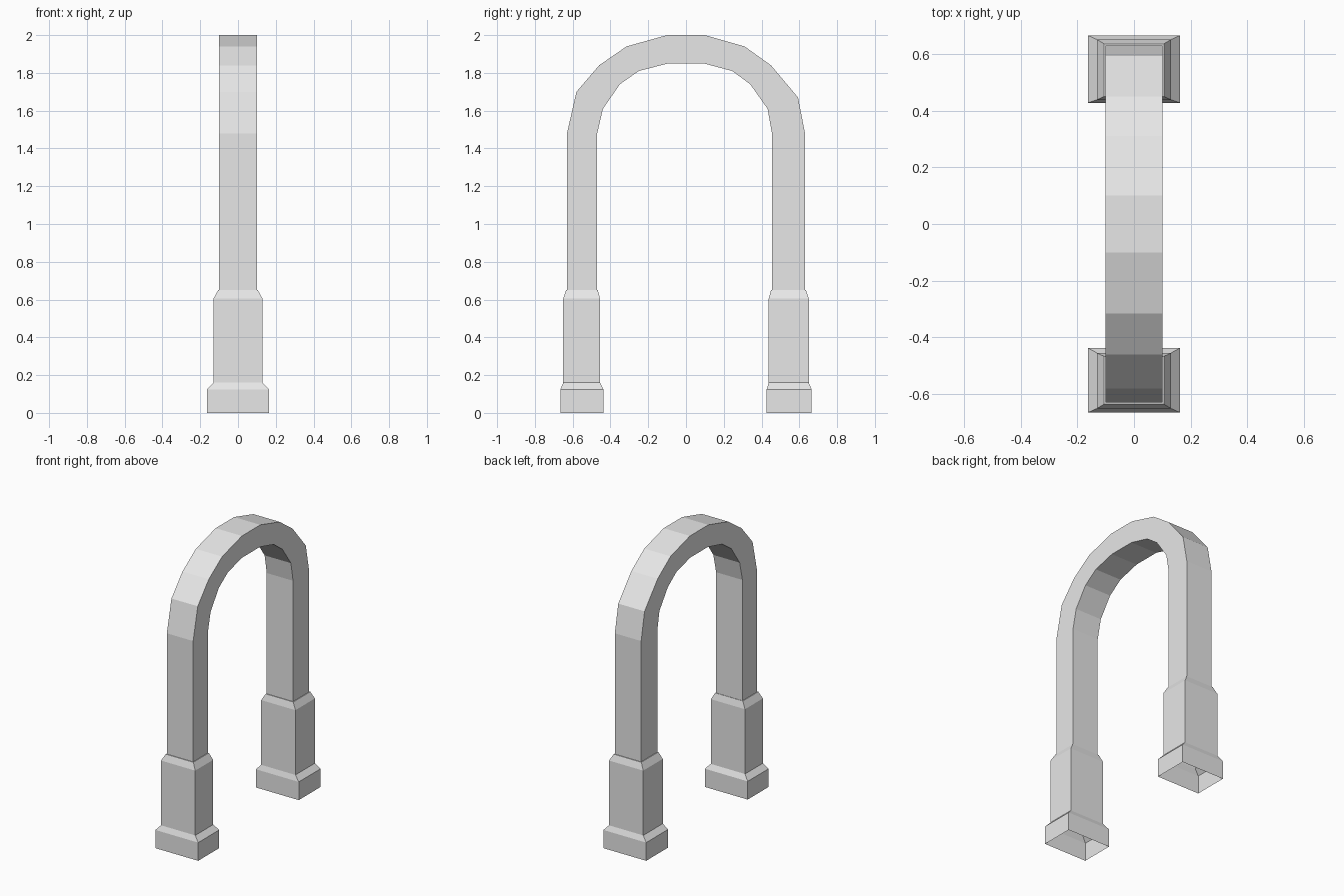
import bpy, bmesh

cube = bpy.data.objects.get("Cube")
if cube:
    bpy.data.objects.remove(cube, do_unlink=True)

stone = bpy.data.materials.new("pale_grey_stone")
stone.use_nodes = True
GREY = (0.8, 0.8, 0.8, 1)
stone.diffuse_color = GREY
stone.node_tree.nodes["Principled BSDF"].inputs["Base Color"].default_value = GREY


def loft(name, rings, cap_end=False):
    """Skin a row of four-cornered rings into a flat-shaded object."""
    bm = bmesh.new()
    loops = [[bm.verts.new(p) for p in ring] for ring in rings]
    for a, b in zip(loops, loops[1:]):
        for i in range(4):
            j = (i + 1) % 4
            bm.faces.new((a[i], a[j], b[j], b[i]))
    if cap_end:
        bm.faces.new(loops[-1])
    bmesh.ops.recalc_face_normals(bm, faces=bm.faces)
    mesh = bpy.data.meshes.new(name)
    bm.to_mesh(mesh)
    bm.free()
    mesh.materials.append(stone)
    obj = bpy.data.objects.new(name, mesh)
    bpy.context.collection.objects.link(obj)
    return obj


# Arch: matching outer and inner outline points (y, z), from front to back
LEG_BOTTOM = 0.64
HALF_WIDTH = 0.1
outer = [(-0.63, LEG_BOTTOM), (-0.63, 1.48), (-0.58, 1.7), (-0.46, 1.84),
         (-0.315, 1.94), (-0.1, 2), (0.1, 2), (0.31, 1.94),
         (0.45, 1.84), (0.593, 1.67), (0.63, 1.48), (0.63, LEG_BOTTOM)]
inner = [(-0.47, LEG_BOTTOM), (-0.47, 1.48), (-0.44, 1.61), (-0.35, 1.74),
         (-0.25, 1.81), (-0.095, 1.85), (0.095, 1.85), (0.245, 1.81),
         (0.34, 1.74), (0.432, 1.61), (0.455, 1.48), (0.455, LEG_BOTTOM)]
loft("arch", [[(-HALF_WIDTH, *o), (HALF_WIDTH, *o), (HALF_WIDTH, *i), (-HALF_WIDTH, *i)]
              for o, i in zip(outer, inner)])


# Pedestals: hollow stepped blocks, open underneath
# each level is (height, half width, outer y, inner y of front, inner y of back)
levels = [(0, 0.163, 0.665, 0.437, 0.427), (0.125, 0.163, 0.665, 0.437, 0.427),
          (0.16, 0.13, 0.65, 0.455, 0.438), (0.605, 0.13, 0.65, 0.455, 0.438),
          (0.65, 0.105, 0.635, 0.467, 0.45)]
for name, side in (("front_pedestal", -1), ("back_pedestal", 1)):
    rings = []
    for z, w, out, in_front, in_back in levels:
        near = side * (in_front if side < 0 else in_back)
        far = side * out
        rings.append([(-w, near, z), (w, near, z), (w, far, z), (-w, far, z)])
    loft(name, rings, cap_end=True)
